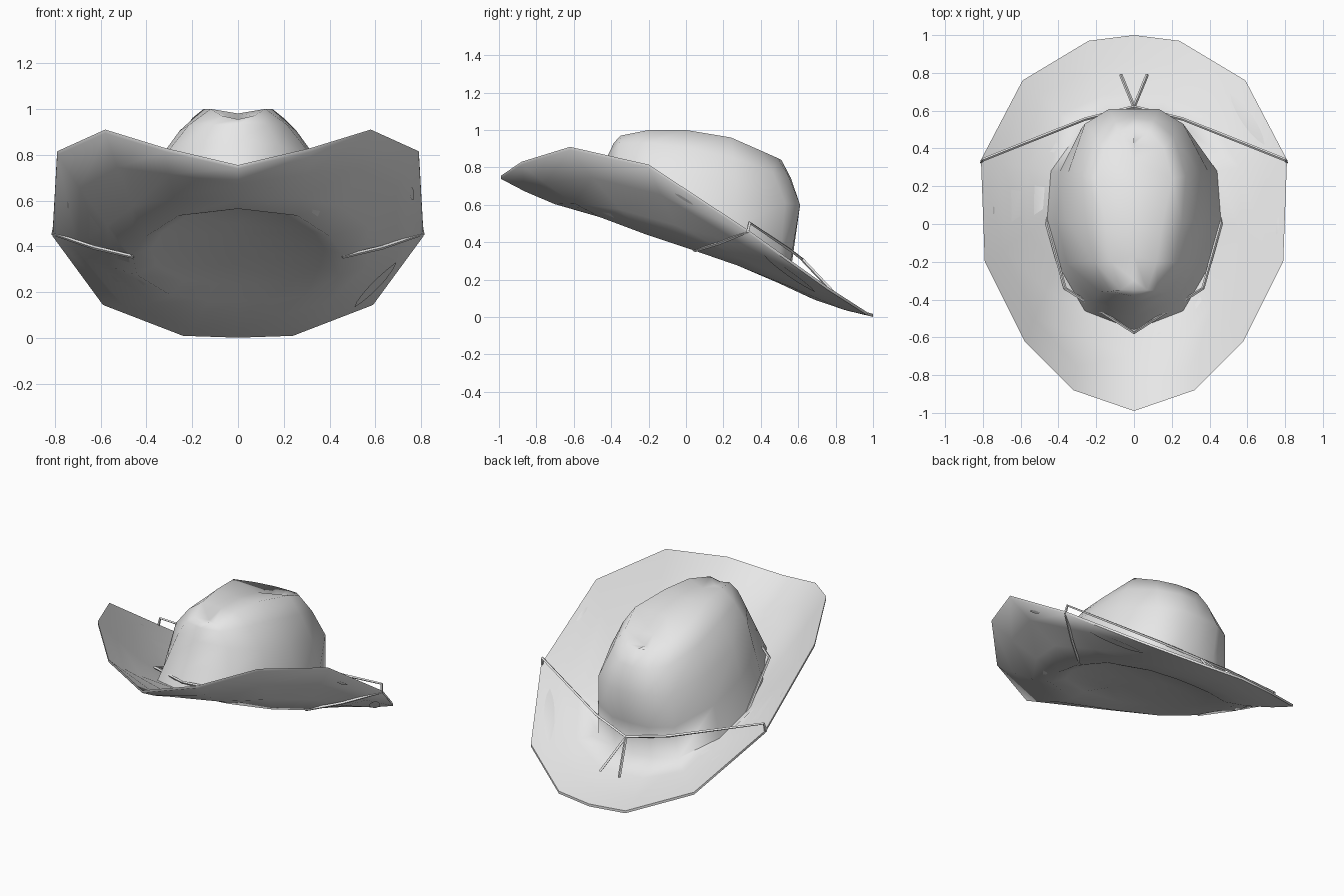
import bpy, bmesh, math
from mathutils import Vector
from mathutils.bvhtree import BVHTree

if "Cube" in bpy.data.objects:
    bpy.data.objects.remove(bpy.data.objects["Cube"])

felt = bpy.data.materials.new("light_grey_felt")
felt.use_nodes = True
felt.diffuse_color = (0.8, 0.8, 0.8, 1)
felt.node_tree.nodes["Principled BSDF"].inputs["Base Color"].default_value = (0.8, 0.8, 0.8, 1)


def add_object(name, data):
    ob = bpy.data.objects.new(name, data)
    bpy.context.collection.objects.link(ob)
    data.materials.append(felt)
    return ob


def half(*pts):
    return [Vector(p) for p in pts]


def mix(a, b, t, lift=0.0):
    """Ring between two rings, optionally raised."""
    return [p.lerp(q, t) + Vector((0, 0, lift)) for p, q in zip(a, b)]


# Half rings, running from front centre to back centre
brim_edge = half((0, -.99, .755), (.32, -.88, .83), (.58, -.62, .91), (.79, -.2, .815),
                 (.81, .34, .46), (.59, .76, .16), (.24, .97, .025), (0, 1, .017))
base = half((0, -.56, .58), (.26, -.46, .55), (.4, -.22, .46), (.46, .02, .38),
            (.44, .28, .29), (.29, .49, .2), (.13, .54, .18), (0, .55, .175))
bulge = half((0, -.42, .86), (.18, -.36, .84), (.31, -.2, .81), (.36, .02, .76),
             (.35, .27, .69), (.26, .53, .61), (.13, .61, .6), (0, .61, .6))
ridge = half((0, -.35, .955), (.07, -.35, .97), (.12, -.2, 1), (.15, 0, 1),
             (.2, .24, .96), (.16, .4, .89), (.08, .49, .85), (0, .51, .84))
crease = [Vector((0, p.y * .85, p.z - .02)) for p in ridge]
shoulder = mix(bulge, ridge, .5, .025)

# Brim top, then the matching underside with a shallow domed lining
brim_top = [mix(base, brim_edge, .33, -.018), mix(base, brim_edge, .7, -.015), brim_edge]
brim_under = [[p - Vector((0, 0, .016)) for p in r] for r in [base] + brim_top]
lining = [Vector((p.x * .82, p.y * .82, .4 - .3 * p.y)) for p in base]
lining_centre = [Vector((0, p.y * .5, .41 - .18 * p.y)) for p in base]

rings = [lining_centre, lining] + brim_under + brim_top[::-1] + [
    base, mix(base, bulge, .5), bulge, shoulder, ridge, crease]

# Hat body: loft the mirrored rings into one closed shape
bm = bmesh.new()
loops = []
for ring in rings:
    mirrored = [Vector((-p.x, p.y, p.z)) for p in reversed(ring[1:-1])]
    loops.append([bm.verts.new(p) for p in ring + mirrored])
for low, high in zip(loops, loops[1:]):
    n = len(low)
    for i in range(n):
        j = (i + 1) % n
        bm.faces.new((low[i], low[j], high[j], high[i]))
bmesh.ops.remove_doubles(bm, verts=bm.verts, dist=.0005)
bmesh.ops.recalc_face_normals(bm, faces=bm.faces)
surface = BVHTree.FromBMesh(bm)
mesh = bpy.data.meshes.new("hat_body")
bm.to_mesh(mesh)
bm.free()
hat = add_object("hat_body", mesh)
bpy.ops.object.select_all(action='DESELECT')
hat.select_set(True)
bpy.context.view_layer.objects.active = hat
bpy.ops.object.shade_smooth_by_angle(angle=math.radians(75))


# Cord: around the crown front, under the brim sides and tied at the back
def cord(name, pts, closed=False):
    cu = bpy.data.curves.new(name, 'CURVE')
    cu.dimensions = '3D'
    cu.bevel_depth = .009
    cu.bevel_resolution = 0
    cu.use_fill_caps = True
    sp = cu.splines.new('POLY')
    sp.points.add(len(pts) - 1)
    for q, p in zip(sp.points, pts):
        q.co = (*p, 1)
    sp.use_cyclic_u = closed
    sp.use_smooth = False
    return add_object(name, cu)


knot = Vector((0, .62, .31))
side = half((.26, .555, .36), (.8, .34, .505), (.808, .33, .455), (.63, .18, .395),
            (.46, .05, .355), (.46, 0, .4), (.365, -.34, .56))
other = [Vector((-p.x, p.y, p.z)) for p in reversed(side)]
cord("hat_cord", [knot] + side + [Vector((0, -.575, .65))] + other, True)
for s, label in ((1, "left"), (-1, "right")):
    cord(label + "_cord_tail", [knot, Vector((s * .07, .79, .13))])


# Worn patches: thin plates laid on both faces of the left brim
def patch(name, start, end, width):
    start, end = Vector((*start, 0)), Vector((*end, 0))
    across = (end - start).cross(Vector((0, 0, 1))).normalized() * width
    steps = 8
    pm = bmesh.new()
    for up in (1, -1):
        rows = []
        for i in range(steps + 1):
            w = max(.05, math.sin(math.pi * i / steps) ** .6)
            row = []
            for k in (-1, 0, 1):
                p = start.lerp(end, i / steps) + across * w * k
                hit = surface.ray_cast(p + Vector((0, 0, 2 * up)), Vector((0, 0, -up)))[0]
                row.append(pm.verts.new(hit + Vector((0, 0, .006 * up))))
            rows.append(row)
        for a, b in zip(rows, rows[1:]):
            for k in range(2):
                quad = (a[k], b[k], b[k + 1], a[k + 1])
                pm.faces.new(quad if up > 0 else quad[::-1])
    pm.normal_update()
    for up_face in [f for f in pm.faces]:
        up_face.smooth = True
    me = bpy.data.meshes.new(name)
    pm.to_mesh(me)
    pm.free()
    add_object(name, me)


patch("long_brim_patch", (.51, .69), (.69, .42), .032)
patch("small_brim_patch", (.755, -.06), (.765, .04), .008)
